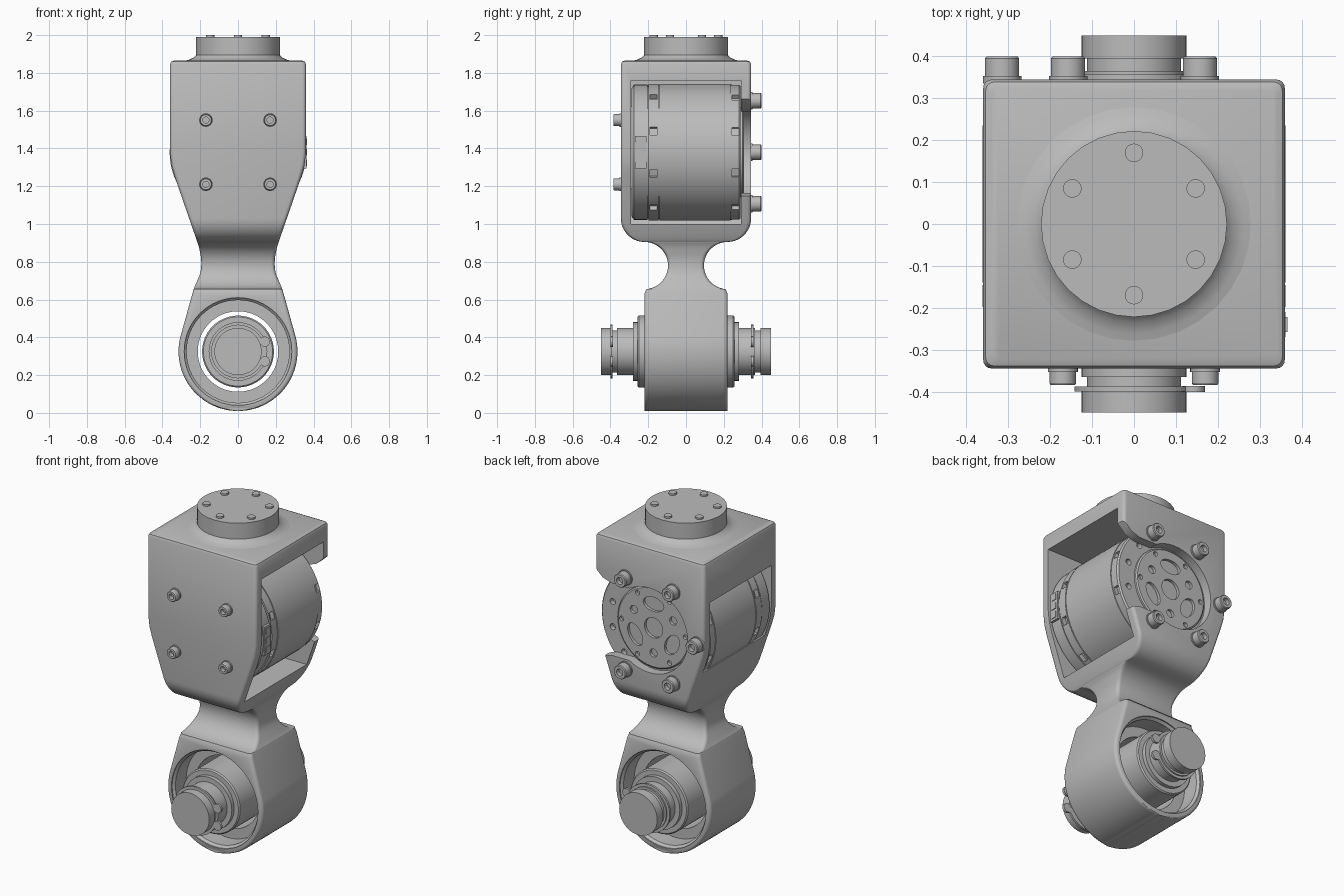
import bpy, bmesh
from math import sin, cos, pi, sqrt, radians
from mathutils import Matrix, Vector

if "Cube" in bpy.data.objects:
    bpy.data.objects.remove(bpy.data.objects["Cube"], do_unlink=True)

metal = bpy.data.materials.new("plain_grey_metal")
metal.use_nodes = True
GREY = (0.5, 0.5, 0.5, 1)
metal.diffuse_color = GREY
metal.node_tree.nodes["Principled BSDF"].inputs["Base Color"].default_value = GREY
parts = []


def make(name, bm):
    bmesh.ops.recalc_face_normals(bm, faces=bm.faces)
    mesh = bpy.data.meshes.new(name)
    bm.to_mesh(mesh)
    bm.free()
    mesh.materials.append(metal)
    ob = bpy.data.objects.new(name, mesh)
    bpy.context.collection.objects.link(ob)
    parts.append(ob)
    return ob


def loft(name, rings):
    """Skin a stack of closed rings and cap both ends."""
    bm = bmesh.new()
    rows = [[bm.verts.new(p) for p in ring] for ring in rings]
    n = len(rows[0])
    for a, b in zip(rows, rows[1:]):
        for i in range(n):
            bm.faces.new((a[i], a[(i + 1) % n], b[(i + 1) % n], b[i]))
    bm.faces.new(rows[0])
    bm.faces.new(rows[-1])
    return make(name, bm)


def lathe(name, profile, x=0, z=0, segs=48, upright=False):
    """Revolve (radius, position) pairs about the y axis, or z if upright."""
    turns = [2 * pi * i / segs for i in range(segs)]
    if upright:
        return loft(name, [[(x + r * cos(t), z + r * sin(t), h) for t in turns] for r, h in profile])
    return loft(name, [[(x + r * cos(t), h, z + r * sin(t)) for t in turns] for r, h in profile])


def prism(name, pts, y0, y1):
    return loft(name, [[(x, y, z) for x, z in pts] for y in (y0, y1)])


def box(name, centre, size, turn=0, pivot=(0, 0, 0)):
    bm = bmesh.new()
    m = (Matrix.Translation(pivot) @ Matrix.Rotation(turn, 4, 'Y')
         @ Matrix.Translation(centre) @ Matrix.Diagonal((*size, 1)))
    bmesh.ops.create_cube(bm, size=1, matrix=m)
    return make(name, bm)


def cut(target, cutters):
    """Subtract cutters, which do not overlap each other, in one step."""
    bpy.ops.object.select_all(action='DESELECT')
    for c in cutters:
        c.select_set(True)
        parts.remove(c)
    bpy.context.view_layer.objects.active = cutters[0]
    if len(cutters) > 1:
        bpy.ops.object.join()
    cutters[0].hide_render = True
    mod = target.modifiers.new("cut", 'BOOLEAN')
    mod.operation, mod.solver, mod.object = 'DIFFERENCE', 'EXACT', cutters[0]
    bpy.context.view_layer.objects.active = target
    bpy.ops.object.modifier_apply(modifier=mod.name)
    bpy.data.objects.remove(cutters[0], do_unlink=True)


EYE_Z, MOTOR_Z = 0.325, 1.38

# Body: rounded rectangles whose width and depth follow the height
WIDTHS = [(0.40, 0.306), (0.655, 0.235), (0.74, 0.199), (0.78, 0.194), (0.82, 0.195),
          (0.88, 0.207), (1.25, 0.335), (1.31, 0.352), (1.38, 0.36), (1.9, 0.36)]


def half_x(z):
    if z <= 0.40:
        return sqrt(max(0.315 ** 2 - (z - EYE_Z) ** 2, 0.0004))
    for (z0, w0), (z1, w1) in zip(WIDTHS, WIDTHS[1:]):
        if z <= z1:
            return w0 + (w1 - w0) * (z - z0) / (z1 - z0)


def half_y(z):
    if z < 0.655:
        return 0.22 - 0.4 * max(0, z - 0.63)
    if z < 0.905:
        return 0.22 - sqrt(max(0, 0.125 ** 2 - (z - 0.78) ** 2))
    if z < 1.03:
        return 0.22 + sqrt(max(0, 0.125 ** 2 - (1.03 - z) ** 2))
    return 0.345


def section(z, inset=0):
    hx, hy = half_x(z) - inset, half_y(z) - inset
    r = min(0.02, hx * 0.8)
    ring = []
    for k, (sx, sy) in enumerate(((1, 1), (-1, 1), (-1, -1), (1, -1))):
        for j in range(5):
            t = (k + j / 4) * pi / 2
            ring.append((sx * (hx - r) + r * cos(t), sy * (hy - r) + r * sin(t), z))
    return ring


heights = [EYE_Z - 0.315 * cos(radians(a)) for a in range(0, 101, 4)]
heights += [0.40, 0.63, 0.645, 0.6549]
heights += [0.78 - 0.125 * cos(pi * (i + 0.2) / 20) for i in range(20)]
heights += [0.905] + [1.03 - 0.125 * cos(pi * i / 20) for i in range(1, 11)]
heights += [1.25, 1.28, 1.31, 1.345, 1.38, 1.845]
body = loft("bracket_body", [section(z) for z in heights]
            + [section(1.859, 0.006), section(1.865, 0.02)])

# Motor bay, side window, open back plate and eye bore
cut(body, [prism("bay", [(0.5, 1.76), (-0.32, 1.76), (-0.32, 1.36), (-0.2, 1.0), (0.5, 1.0)], -0.292, 0.292)])
cut(body, [box("window", (-0.35, 0, 1.405), (0.2, 0.58, 0.43))])
cut(body, [lathe("back_hole", [(0.252, 0.25), (0.252, 0.4)], z=MOTOR_Z)])
slot = [(0.12, 0.215), (0.25, 0.215), (0.31, 0.235), (0.4, 0.32)]
slot += [(x, -z) for x, z in reversed(slot)]
cut(body, [prism("back_slot", [(x, MOTOR_Z + z) for x, z in slot], 0.25, 0.4)])
cut(body, [lathe("eye_bore", [(0.285, -0.24), (0.285, -0.213), (0.272, -0.2), (0.272, -0.1), (0.213, -0.1),
                              (0.213, 0.1), (0.272, 0.1), (0.272, 0.2), (0.285, 0.213), (0.285, 0.24)],
                 z=EYE_Z, segs=64)])

# Top hub with a flared foot and six studs
lathe("top_hub", [(0.3, 1.86), (0.262, 1.869), (0.235, 1.88), (0.222, 1.895), (0.222, 1.99)],
      segs=32, upright=True)
for i in range(6):
    t = pi / 2 + i * pi / 3
    lathe("hub_stud", [(0.022, 1.98), (0.022, 2.0)], 0.17 * cos(t), 0.17 * sin(t), 20, True)

# Motor can with seams and a stepped back face
motor = lathe("motor_can", [(0.34, -0.288), (0.358, -0.275), (0.358, -0.205), (0.352, -0.205), (0.352, -0.198),
                            (0.362, -0.198), (0.362, -0.146), (0.356, -0.146), (0.356, -0.14), (0.362, -0.14),
                            (0.362, 0.235), (0.358, 0.235), (0.358, 0.28), (0.35, 0.289)], z=MOTOR_Z, segs=72)
notches = []
for i in range(10):
    t = radians(18 + 36 * i)
    for y in (-0.172, 0.262):
        notches.append(box("notch", (0.36, y, 0), (0.05, 0.035, 0.045), t, (0, 0, MOTOR_Z)))
cut(motor, notches)


def holes(radius, ring, count, start, y0, y1):
    return [lathe("hole", [(radius, y0), (radius, y1)], ring * cos(start + 2 * pi * i / count),
                  MOTOR_Z + ring * sin(start + 2 * pi * i / count), 20) for i in range(count)]


cut(motor, holes(0.018, 0.29, 12, pi / 12, 0.26, 0.32))

# Rotor plate with a centre hole, three pockets and screw holes
rotor = lathe("rotor_plate", [(0.24, 0.27), (0.24, 0.30), (0.232, 0.306)], z=MOTOR_Z, segs=64)
pockets = [lathe("centre", [(0.06, 0.275), (0.06, 0.33)], z=MOTOR_Z, segs=32)]
for i in range(3):
    t = pi / 2 + i * 2 * pi / 3
    out, side = Vector((cos(t), sin(t))), Vector((-sin(t), cos(t)))
    pts = [out * (0.14 + 0.042 * sin(a)) + side * 0.068 * cos(a)
           for a in [2 * pi * k / 24 for k in range(24)]]
    pockets.append(prism("pocket", [(p.x, MOTOR_Z + p.y) for p in pts], 0.275, 0.33))
pockets += holes(0.024, 0.15, 3, pi / 6, 0.28, 0.33) + holes(0.014, 0.21, 6, 0, 0.28, 0.33)
cut(rotor, pockets)

# Connector on the open side of the motor
box("connector_block", (0.345, -0.24, MOTOR_Z), (0.034, 0.06, 0.17))
for z in (-0.055, 0, 0.055):
    box("connector_socket", (0.363, -0.24, MOTOR_Z + z), (0.006, 0.036, 0.034))


# Socket-head bolts
def bolt(name, x, z, r, base, top):
    s = 1 if top > base else -1
    lathe(name + "_washer", [(r * 1.12, base - s * 0.01), (r * 1.12, base + s * 0.008)], x, z, 24)
    lathe(name, [(r, base), (r, top - s * 0.005), (r * 0.9, top), (r * 0.5, top), (r * 0.5, top - s * 0.025)],
          x, z, 24)


for sx in (1, -1):
    for sz in (1, -1):
        bolt("front_bolt", sx * 0.17, MOTOR_Z + sz * 0.17, 0.032, -0.345, -0.385)
for i in range(1, 6):
    bolt("back_bolt", 0.315 * cos(i * pi / 3), MOTOR_Z + 0.315 * sin(i * pi / 3), 0.041, 0.345, 0.4)

# Pivot pin with collars and ring grooves
half = [(0.19, 0.25), (0.183, 0.257), (0.155, 0.257), (0.155, 0.28), (0.125, 0.28), (0.125, 0.365),
        (0.112, 0.365), (0.112, 0.395), (0.125, 0.395), (0.125, 0.45)]
lathe("pivot_pin", [(r, -y) for r, y in reversed(half)] + half, z=EYE_Z, segs=64)

# Split retaining rings with eared ends
for y in (-0.4, 0.345):
    arc = [radians(20 + 10 * i) for i in range(33)]
    pts = [(0.142 * cos(a), EYE_Z + 0.142 * sin(a)) for a in arc]
    pts += [(0.11 * cos(a), EYE_Z + 0.11 * sin(a)) for a in reversed(arc)]
    prism("retaining_ring", pts, y, y + 0.012)
    for s in (1, -1):
        lathe("ring_ear", [(0.027, y - 0.001), (0.027, y + 0.013)], 0.142, EYE_Z + s * 0.052, 20)

# Smooth shading with sharp edges kept
bpy.ops.object.select_all(action='DESELECT')
for ob in parts:
    ob.select_set(True)
bpy.context.view_layer.objects.active = body
bpy.ops.object.shade_smooth_by_angle(angle=radians(32))
